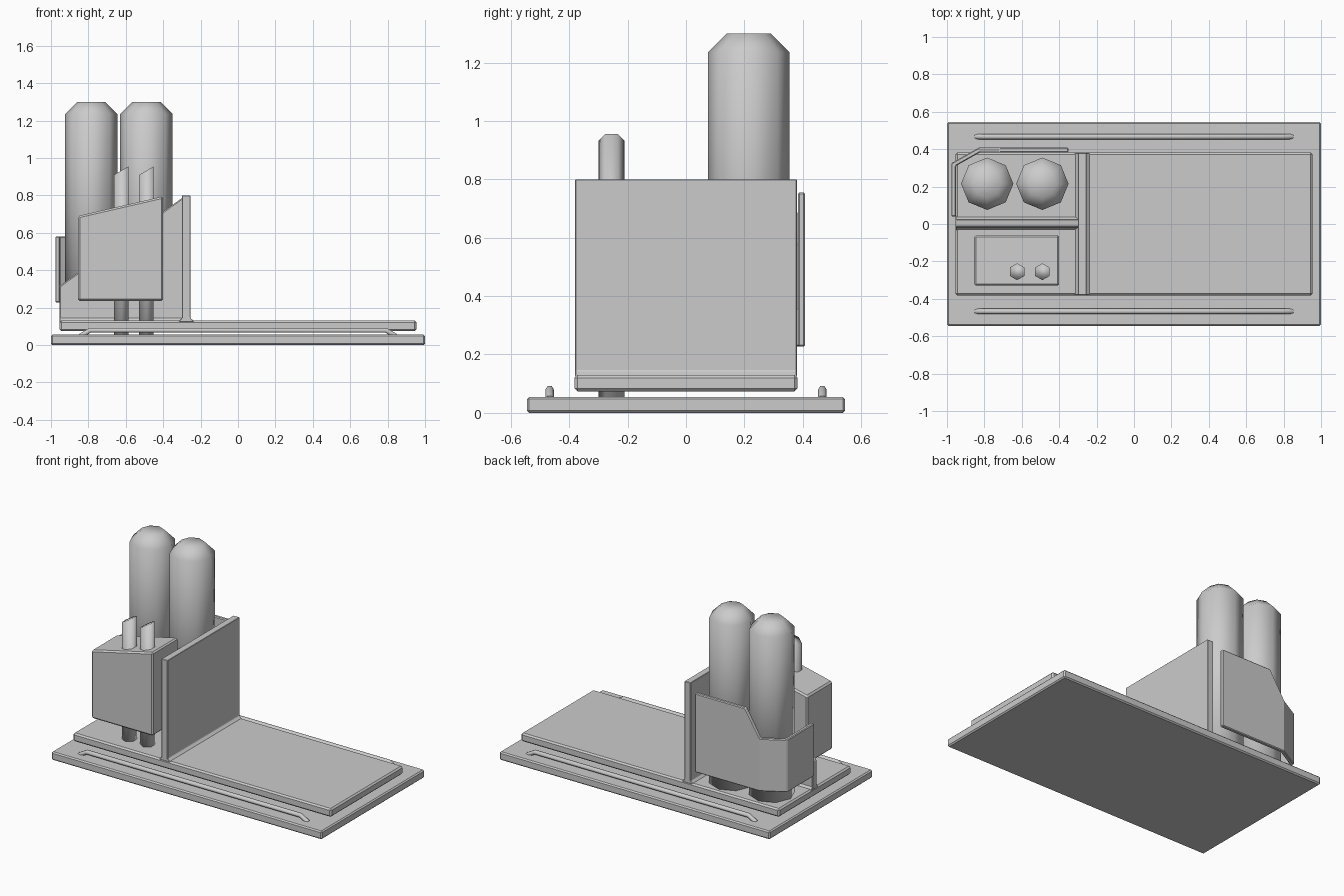
import bpy, bmesh
from math import cos, sin, pi

if "Cube" in bpy.data.objects:
    bpy.data.objects.remove(bpy.data.objects["Cube"])


def make(name, verts, faces, bevel=0.0, smooth=False):
    bm = bmesh.new()
    vs = [bm.verts.new(v) for v in verts]
    for f in faces:
        bm.faces.new([vs[i] for i in f])
    if len(faces) > 4:
        bmesh.ops.recalc_face_normals(bm, faces=bm.faces[:])
    for f in bm.faces:
        f.smooth = smooth
    me = bpy.data.meshes.new(name)
    bm.to_mesh(me)
    bm.free()
    ob = bpy.data.objects.new(name, me)
    bpy.context.collection.objects.link(ob)
    if bevel:
        add_bevel(ob, bevel)
    return ob


def add_bevel(ob, width):
    m = ob.modifiers.new("edge_bevel", "BEVEL")
    m.width = width
    m.segments = 1
    m.limit_method = 'ANGLE'


def loft(name, rings, bevel=0.0, smooth=False):
    """Closed solid through rings with equal point counts."""
    n = len(rings[0])
    verts = [p for r in rings for p in r]
    faces = [list(range(n)), list(range(len(verts) - n, len(verts)))]
    for k in range(len(rings) - 1):
        a, b = k * n, (k + 1) * n
        faces += [[a + i, a + (i + 1) % n, b + (i + 1) % n, b + i] for i in range(n)]
    return make(name, verts, faces, bevel, smooth)


def block(name, x0, x1, y0, y1, z0, z1, bevel=0.008, z1_left=None):
    """Box whose top may slope down towards -x."""
    zl = z1 if z1_left is None else z1_left
    prof = [(x0, z0), (x1, z0), (x1, z1), (x0, zl)]
    return loft(name, [[(x, y, z) for x, z in prof] for y in (y0, y1)], bevel)


def ring(cx, cy, r, n, z, tilt=0.0, phase=0.0):
    pts = [(r * cos(phase + 2 * pi * i / n), r * sin(phase + 2 * pi * i / n)) for i in range(n)]
    return [(cx + x, cy + y, z + tilt * x) for x, y in pts]


# Base plate and raised deck
block("base_plate", -1, 1, -0.545, 0.545, 0, 0.055)
block("deck", -0.955, 0.955, -0.382, 0.382, 0.074, 0.13, 0.01)

# Upright divider with flared foot
prof = [(-0.315, 0.124), (-0.237, 0.124), (-0.237, 0.129), (-0.255, 0.144),
        (-0.255, 0.8), (-0.3, 0.8), (-0.3, 0.144), (-0.315, 0.129)]
loft("divider", [[(x, y, z) for x, z in prof] for y in (-0.38, 0.38)], 0.006)

# Sloped partition and its foot strip
block("partition", -0.955, -0.28, -0.018, 0.027, 0.12, 0.8, 0.006, 0.315)
foot = [(-0.033, 0.125), (0.042, 0.125), (0.027, 0.144), (-0.018, 0.144)]
loft("partition_foot", [[(x, y, z) for y, z in foot] for x in (-0.953, -0.29)])

# Front housing with sloped top
block("housing", -0.855, -0.4, -0.33, -0.06, 0.235, 0.795, 0.01, 0.69)

# Slim hexagonal pipes with slanted tops
for i, x in enumerate((-0.625, -0.49)):
    p = loft(f"pipe_{i + 1}", [ring(x, -0.255, 0.045, 6, 0.045, 0, pi / 6),
                               ring(x, -0.255, 0.045, 6, 0.932, 0.58, pi / 6)], 0, True)

# Tall tanks with chamfered tops
for i, x in enumerate((-0.785, -0.49)):
    loft(f"tank_{i + 1}", [ring(x, 0.215, 0.14, 8, 0.1), ring(x, 0.215, 0.14, 8, 1.235),
                           ring(x, 0.215, 0.075, 8, 1.3)], 0, True)

# Wraparound guard behind the tanks
path = [(-0.35, 0.408, 0.755), (-0.72, 0.408, 0.755), (-0.83, 0.408, 0.58),
        (-0.977, 0.325, 0.58), (-0.977, 0.04, 0.58)]
n = len(path)
verts = [(x, y, 0.227) for x, y, z in path] + path
guard = make("guard", verts, [[i, i + 1, n + i + 1, n + i] for i in range(n - 1)])
s = guard.modifiers.new("thickness", "SOLIDIFY")
s.thickness, s.offset, s.use_even_offset = 0.025, -1, True
add_bevel(guard, 0.005)

# Side rails
for side, name in ((-1, "rail_front"), (1, "rail_back")):
    cu = bpy.data.curves.new(name, 'CURVE')
    cu.dimensions = '3D'
    cu.bevel_depth, cu.bevel_resolution, cu.use_fill_caps = 0.015, 1, True
    sp = cu.splines.new('POLY')
    pts = [(-0.845, 0.047), (-0.79, 0.079), (0.79, 0.079), (0.845, 0.047)]
    sp.points.add(len(pts) - 1)
    for q, (x, z) in zip(sp.points, pts):
        q.co = (x, side * 0.467, z, 1)
    bpy.context.collection.objects.link(bpy.data.objects.new(name, cu))
